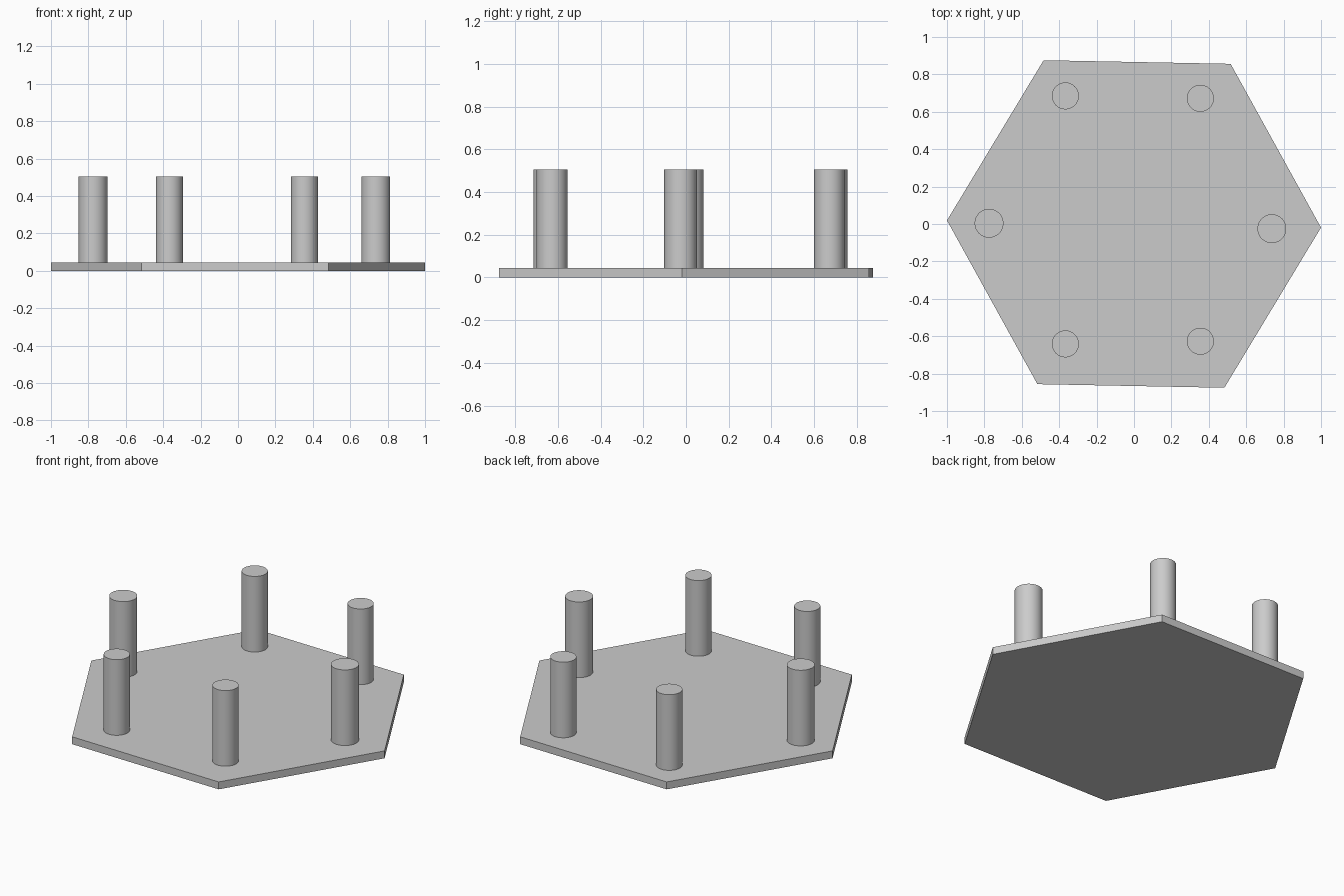
import bpy
from math import radians

if "Cube" in bpy.data.objects:
    bpy.data.objects.remove(bpy.data.objects["Cube"], do_unlink=True)

grey = bpy.data.materials.new("light_grey")
grey.use_nodes = True
colour = (0.6, 0.6, 0.6, 1)
grey.diffuse_color = colour
grey.node_tree.nodes["Principled BSDF"].inputs["Base Color"].default_value = colour

PLATE = 0.045   # plate thickness
TOP = 0.505     # height of the peg tops


def prism(name, sides, radius, x, y, bottom, top, turn=0):
    """Upright prism or cylinder between two heights."""
    bpy.ops.mesh.primitive_cylinder_add(
        vertices=sides, radius=radius, depth=top - bottom,
        location=(x, y, (bottom + top) / 2), rotation=(0, 0, turn))
    obj = bpy.context.object
    obj.name = name
    obj.data.materials.append(grey)
    return obj


# Hexagonal base plate, turned slightly, with a corner near each x end
prism("base_plate", 6, 1.0, 0, 0, 0, PLATE, radians(30 - 1.1))

# Six round pegs; the two side pegs are slightly thicker
pegs = {
    "left_peg": (0.737, -0.025, 0.077),
    "right_peg": (-0.775, 0.004, 0.077),
    "back_left_peg": (0.355, 0.672, 0.072),
    "back_right_peg": (-0.367, 0.685, 0.072),
    "front_left_peg": (0.355, -0.627, 0.072),
    "front_right_peg": (-0.367, -0.641, 0.072),
}
for name, (x, y, radius) in pegs.items():
    prism(name, 64, radius, x, y, PLATE, TOP)
    bpy.ops.object.shade_smooth_by_angle(angle=radians(30))
